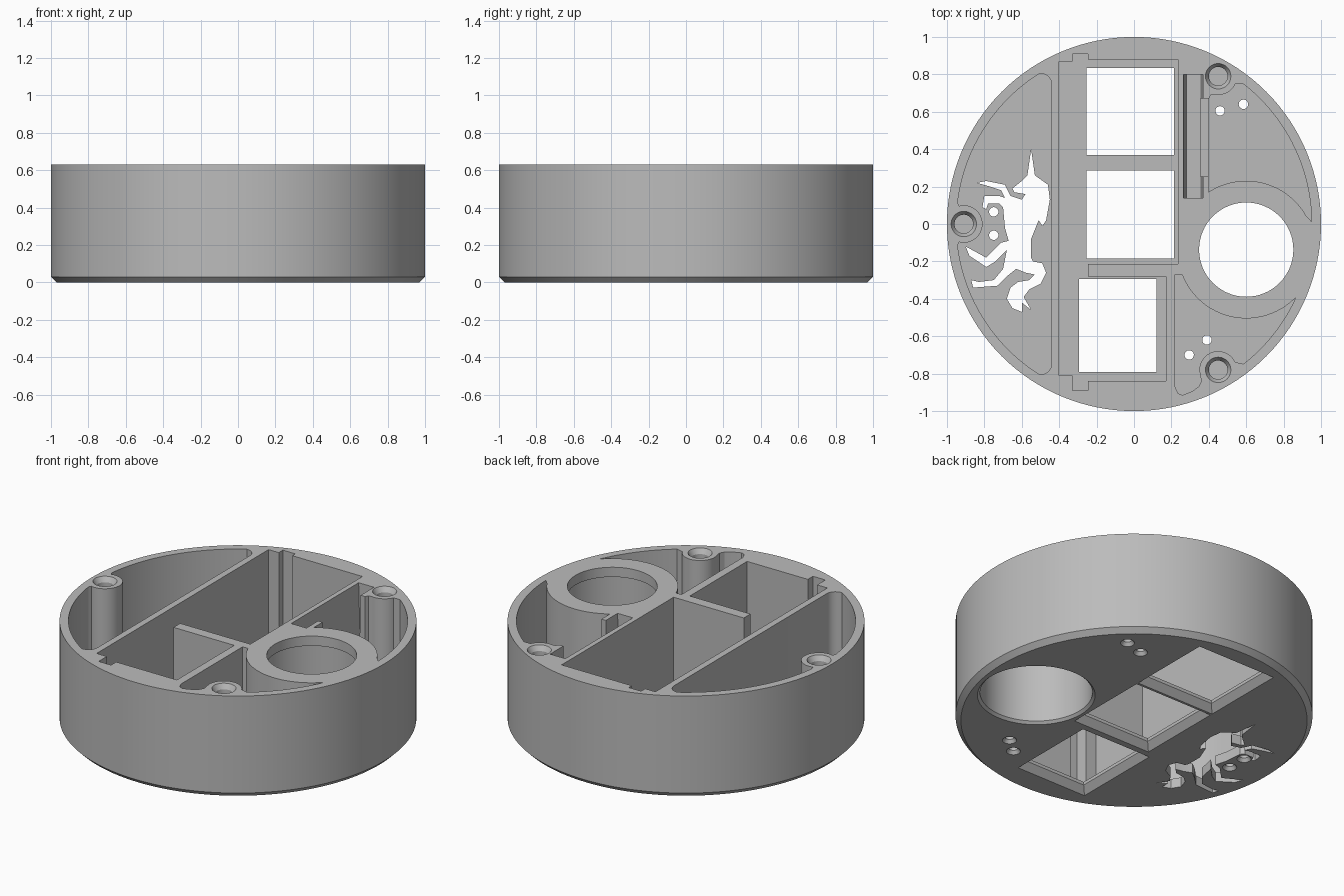
import bpy
import bmesh
from math import cos, sin, radians

HEIGHT, FLOOR, ABOVE, BELOW = 0.63, 0.06, 0.7, -0.1
RIM = 0.95                      # radius of the inner wall
BOSSES = [(-0.91, 0), (0.45, 0.79), (0.45, -0.78)]
EYE = (0.6, -0.137)             # centre of the round opening

if "Cube" in bpy.data.objects:
    bpy.data.objects.remove(bpy.data.objects["Cube"], do_unlink=True)

grey = bpy.data.materials.new("plain grey")
grey.use_nodes = True
grey.diffuse_color = (0.5, 0.5, 0.5, 1)
grey.node_tree.nodes["Principled BSDF"].inputs["Base Color"].default_value = (0.5, 0.5, 0.5, 1)


def arc(centre, r, start, end, steps=24):
    angles = [radians(start + (end - start) * i / steps) for i in range(steps + 1)]
    return [(centre[0] + r * cos(a), centre[1] + r * sin(a)) for a in angles]


def rect(x0, x1, y0, y1, grow=0):
    x0, x1, y0, y1 = x0 - grow, x1 + grow, y0 - grow, y1 + grow
    return [(x0, y0), (x1, y0), (x1, y1), (x0, y1)]


def area(line):
    return sum(a[0] * b[1] - b[0] * a[1] for a, b in zip(line, line[1:] + line[:1])) / 2


def loft(name, sections):
    """Closed solid through matching outlines, given upward as (z, outline)."""
    bm = bmesh.new()
    rings = [[bm.verts.new((x, y, z)) for x, y in (line if area(line) > 0 else line[::-1])]
             for z, line in sections]
    n = len(rings[0])
    for low, high in zip(rings, rings[1:]):
        for i in range(n):
            j = (i + 1) % n
            bm.faces.new((low[i], low[j], high[j], high[i]))
    bm.faces.new(rings[0][::-1])
    bm.faces.new(rings[-1])
    mesh = bpy.data.meshes.new(name)
    bm.to_mesh(mesh)
    bm.free()
    mesh.materials.append(grey)
    obj = bpy.data.objects.new(name, mesh)
    bpy.context.scene.collection.objects.link(obj)
    return obj


def turned(name, centre, profile, steps=48):
    return loft(name, [(z, arc(centre, r, 0, 360, steps)[:-1]) for r, z in profile])


def volume(mesh):
    bm = bmesh.new()
    bm.from_mesh(mesh)
    result = bm.calc_volume(signed=True)
    bm.free()
    return result


def carve(target, cutter):
    """Subtract the cutter, taking the first solver that gives a sound solid."""
    before = volume(target.data)
    for solver in ("EXACT", "MANIFOLD", "FLOAT"):
        mod = target.modifiers.new("carve", "BOOLEAN")
        mod.operation, mod.solver, mod.object = "DIFFERENCE", solver, cutter
        bpy.context.view_layer.update()
        graph = bpy.context.evaluated_depsgraph_get()
        mesh = bpy.data.meshes.new_from_object(target.evaluated_get(graph))
        target.modifiers.remove(mod)
        if before * 0.5 < volume(mesh) < before:
            target.data = mesh
            break
    bpy.data.objects.remove(cutter, do_unlink=True)


# Drum with a chamfered lower edge
body = turned("housing", (0, 0), [(RIM + 0.02, 0), (1, 0.03), (1, HEIGHT)], 128)
cutters = []


def pocket(name, outline, low=FLOOR, high=ABOVE):
    cutters.append(loft(name, [(low, outline), (high, outline)]))


# Left pocket, wrapped around its screw boss
pocket("left_pocket",
       arc((0, 0), RIM, 122, 173) + arc(BOSSES[0], 0.1, 105, -105)
       + arc((0, 0), RIM, 187, 238)
       + arc((-0.5, -0.745), 0.06, 270, 360, 8) + arc((-0.5, 0.745), 0.06, 0, 90, 8))

# Central pocket with corner notches and a dividing wall
pocket("central_pocket", [
    (-0.4, 0.87), (-0.33, 0.87), (-0.33, 0.91), (-0.245, 0.91), (-0.245, 0.88),
    (0.235, 0.88), (0.235, -0.215), (-0.245, -0.215), (-0.245, -0.28),
    (0.17, -0.28), (0.17, -0.84), (-0.245, -0.84), (-0.245, -0.89),
    (-0.33, -0.89), (-0.33, -0.81), (-0.4, -0.81)])

# Right pockets, between the rim, the bosses and the round tower
pocket("back_right_pocket",
       arc(EYE, 0.368, 17, 123) + [(0.4, 0.67), (0.41, 0.69)]
       + arc(BOSSES[1], 0.1, -100, -25, 12) + arc((0, 0), RIM, 52, -1.5))
pocket("front_right_pocket",
       arc(EYE, 0.368, 201, 316) + arc((0, 0), RIM, -24.5, -52)
       + arc(BOSSES[2], 0.1, 25, 185)
       + [(0.36, -0.84), (0.345, -0.87), (0.31, -0.895), (0.26, -0.915),
          (0.235, -0.905), (0.22, -0.87), (0.22, -0.27)])

# Tapered board slot and the gap in its outer wall
cutters.append(loft("board_slot", [(FLOOR, rect(0.28, 0.355, 0.14, 0.8)),
                                   (HEIGHT + 0.01, rect(0.265, 0.37, 0.14, 0.8))]))
pocket("slot_gap", rect(0.34, 0.42, 0.255, 0.67), 0.1)

# Square windows, flared at the underside
for spot, x0, x1, y0, y1 in [("back", -0.255, 0.215, 0.37, 0.835),
                             ("middle", -0.255, 0.215, -0.185, 0.285),
                             ("front", -0.295, 0.12, -0.79, -0.295)]:
    inner, flare = rect(x0, x1, y0, y1), rect(x0, x1, y0, y1, 0.035)
    cutters.append(loft(spot + "_window", [(-0.01, flare), (0, flare), (0.04, inner), (0.1, inner)]))

# Round opening: wide bore below, narrower lip on top
cutters.append(turned("round_bore", EYE, [(0.33, BELOW), (0.33, 0), (0.315, 0.015), (0.315, 0.57)], 64))
cutters.append(turned("round_lip", EYE, [(0.252, 0.5), (0.252, ABOVE)], 64))

# Blind screw holes with a countersink
for i, spot in enumerate(BOSSES):
    cutters.append(turned(f"screw_hole_{i}", spot,
                          [(0.05, 0.3), (0.05, 0.6), (0.068, HEIGHT), (0.068, ABOVE)], 32))

# Small pin holes, flared at the underside
for i, spot in enumerate([(0.46, 0.605), (0.585, 0.64), (0.295, -0.7),
                          (0.39, -0.62), (-0.75, 0.065), (-0.75, -0.06)]):
    cutters.append(turned(f"pin_hole_{i}", spot,
                          [(0.04, BELOW), (0.04, 0), (0.025, 0.02), (0.025, 0.1)], 24))

# Rearing horned horse cut through the floor, in hundredths
horse = [
    (-55, 40), (-53, 26), (-46, 21), (-45, 13), (-47, 2), (-49, -1), (-51, 2),
    (-55, -8), (-55, -18), (-54, -20), (-49, -21), (-47, -26), (-50, -32),
    (-56, -35), (-59, -39), (-55, -46), (-60, -42), (-60, -47), (-65, -45),
    (-68, -40), (-66, -34), (-62, -31), (-56, -30), (-53, -27), (-58, -26),
    (-63, -24), (-68, -28), (-73, -33), (-86, -34), (-87, -30), (-83, -31),
    (-75, -30), (-70, -24), (-68, -14), (-74, -20), (-79, -23), (-88, -17),
    (-90, -12), (-79, -18), (-71, -10), (-67, -9), (-69, -2), (-70, 9),
    (-72, 11), (-78, 11), (-79, 8), (-81, 9), (-80, 15), (-72, 15), (-69, 14),
    (-71, 18), (-77, 20), (-84, 22), (-79, 23), (-69, 21), (-66, 15), (-60, 13),
    (-58, 16), (-64, 17), (-65, 19), (-60, 23), (-57, 26)]
pocket("horse_cutout", [(x / 100, y / 100) for x, y in horse], BELOW, 0.1)

# Carve everything out of the drum
for part in cutters:
    carve(body, part)

bpy.context.view_layer.objects.active = body
body.select_set(True)
bpy.ops.object.shade_smooth_by_angle(angle=radians(25))
